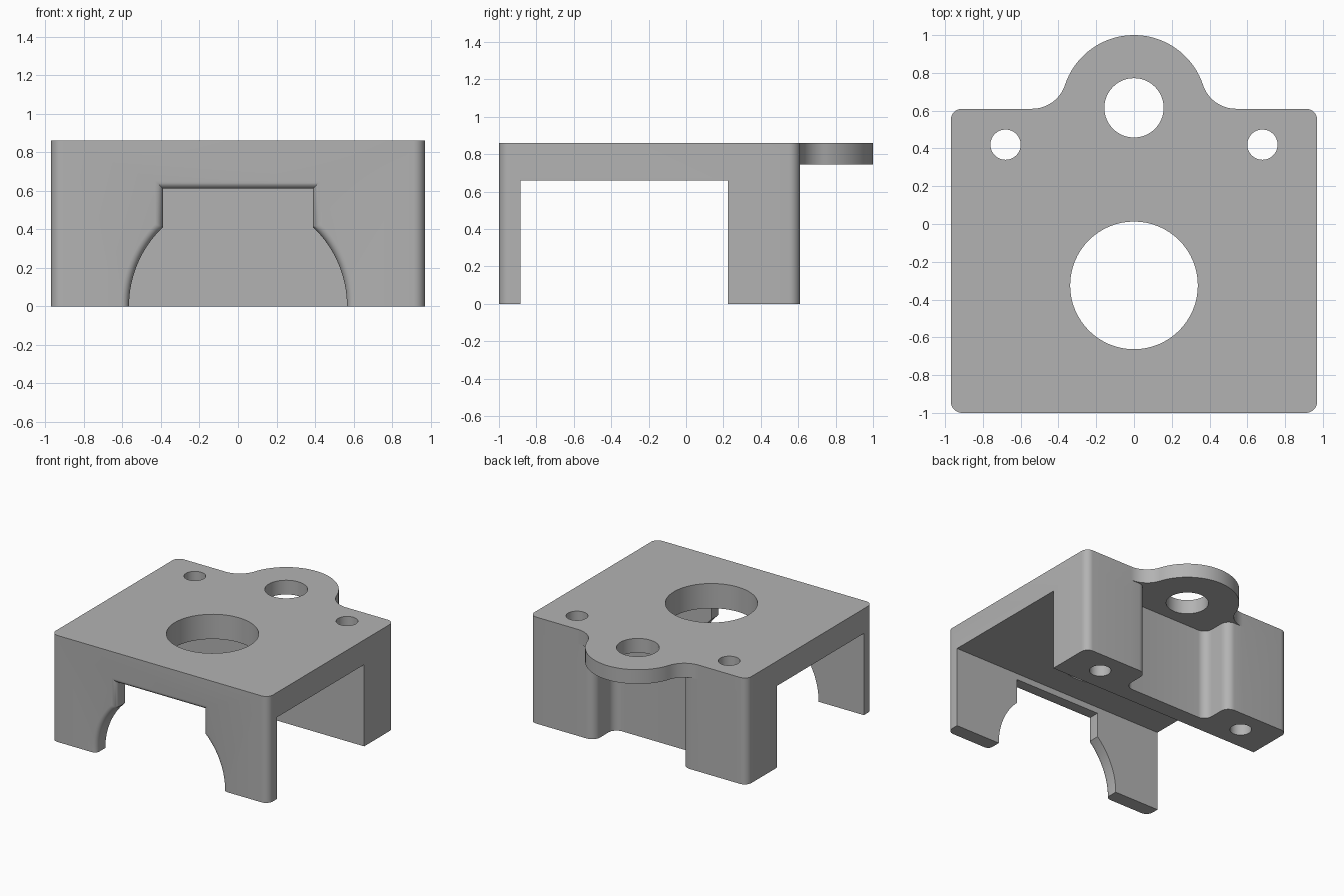
import bpy, bmesh
from math import sin, cos, pi, sqrt, atan2, radians

cube = bpy.data.objects.get("Cube")
if cube:
    bpy.data.objects.remove(cube, do_unlink=True)

HALF, FRONT, BACK, TOP = 0.97, -1.0, 0.61, 0.86
UNDER, EAR_UNDER = 0.66, 0.745

grey = bpy.data.materials.new("plain grey")
grey.use_nodes = True
COLOUR = (0.45, 0.45, 0.45, 1)
grey.diffuse_color = COLOUR
grey.node_tree.nodes["Principled BSDF"].inputs["Base Color"].default_value = COLOUR


def arc(cx, cy, r, start, end, n=12):
    """Points along an arc, angles in degrees."""
    steps = [radians(start + (end - start) * i / n) for i in range(n + 1)]
    return [(cx + r * cos(a), cy + r * sin(a)) for a in steps]


def mirrored(half):
    """Close a right-hand half outline with its mirror image."""
    return half + [(-x, y) for x, y in reversed(half) if abs(x) > 1e-5]


def loft(name, rings):
    """Solid through matching rings of 3D points."""
    bm = bmesh.new()
    loops = [[bm.verts.new(p) for p in ring] for ring in rings]
    for a, b in zip(loops, loops[1:]):
        for i in range(len(a)):
            j = (i + 1) % len(a)
            bm.faces.new((a[i], a[j], b[j], b[i]))
    bm.faces.new(loops[0])
    bm.faces.new(loops[-1])
    bmesh.ops.recalc_face_normals(bm, faces=bm.faces)
    mesh = bpy.data.meshes.new(name)
    bm.to_mesh(mesh)
    bm.free()
    mesh.materials.append(grey)
    obj = bpy.data.objects.new(name, mesh)
    bpy.context.collection.objects.link(obj)
    return obj


def prism(name, outline, z0, z1):
    return loft(name, [[(x, y, z) for x, y in outline] for z in (z0, z1)])


# Plan outline: rounded square with a blended round ear at the back
C, EAR_Y, EAR_R, BLEND_X, BLEND_R = 0.06, 0.615, 0.385, 0.54, 0.184
blend_y = BACK + BLEND_R
touch = math_angle = atan2(blend_y - EAR_Y, BLEND_X) * 180 / pi
half = arc(HALF - C, FRONT + C, C, -90, 0, 8)
half += arc(HALF - C, BACK - C, C, 0, 90, 8)
half += arc(BLEND_X, blend_y, BLEND_R, -90, touch - 180, 14)
half += arc(0, EAR_Y, EAR_R, touch, 90, 28)[1:]
body = prism("bracket_body", mirrored(half), 0, TOP)

cutters = []

# Open tunnel from side to side
w = HALF + 0.2
cutters.append(prism("tunnel_cutter", [(-w, -0.885), (w, -0.885), (w, 0.225), (-w, 0.225)], -0.2, UNDER))

# Rounded recess in the back block, running out beneath the ear
WALL, DEEP, R = 0.39, 0.36, 0.07
half = [(w, 1.3), (w, BACK)]
half += arc(WALL + R, BACK - R, R, 90, 180, 8)
half += arc(WALL - R, DEEP + R, R, 0, -90, 8)
cutters.append(prism("recess_cutter", mirrored(half), -0.2, EAR_UNDER))


# Front opening: round below, square above, with a rounded outer edge
def opening(y, grow):
    r, x, z = 0.566 + grow, 0.39 + grow, 0.61 + grow
    shoulder = atan2(sqrt(r * r - x * x), x) * 180 / pi
    half = [(r, -0.2)] + arc(0, 0, r, 0, shoulder, 16) + [(x, z)]
    return [(px, y, pz) for px, pz in mirrored(half)]


F = 0.04
rings = [opening(FRONT - 0.1, F)]
for i in range(7):
    a = pi / 2 * (1 - i / 6)
    rings.append(opening(FRONT + F - F * sin(a), F - F * cos(a)))
rings.append(opening(-0.7, 0))
cutters.append(loft("opening_cutter", rings))

# Through holes
for name, x, y, r in (("main_hole_cutter", 0, -0.325, 0.338),
                      ("ear_hole_cutter", 0, EAR_Y, 0.157),
                      ("left_hole_cutter", 0.68, 0.42, 0.08),
                      ("right_hole_cutter", -0.68, 0.42, 0.08)):
    cutters.append(prism(name, arc(x, y, r, 0, 360, 64)[:-1], -0.3, TOP + 0.2))

for cutter in cutters:
    mod = body.modifiers.new(cutter.name, "BOOLEAN")
    mod.operation, mod.solver, mod.object = "DIFFERENCE", "EXACT", cutter

# Bake the cuts and drop the cutters
bpy.context.view_layer.update()
baked = bpy.data.meshes.new_from_object(body.evaluated_get(bpy.context.evaluated_depsgraph_get()))
body.modifiers.clear()
body.data = baked
for cutter in cutters:
    bpy.data.objects.remove(cutter, do_unlink=True)

bpy.ops.object.select_all(action="DESELECT")
body.select_set(True)
bpy.context.view_layer.objects.active = body
bpy.ops.object.shade_smooth_by_angle(angle=radians(30))
